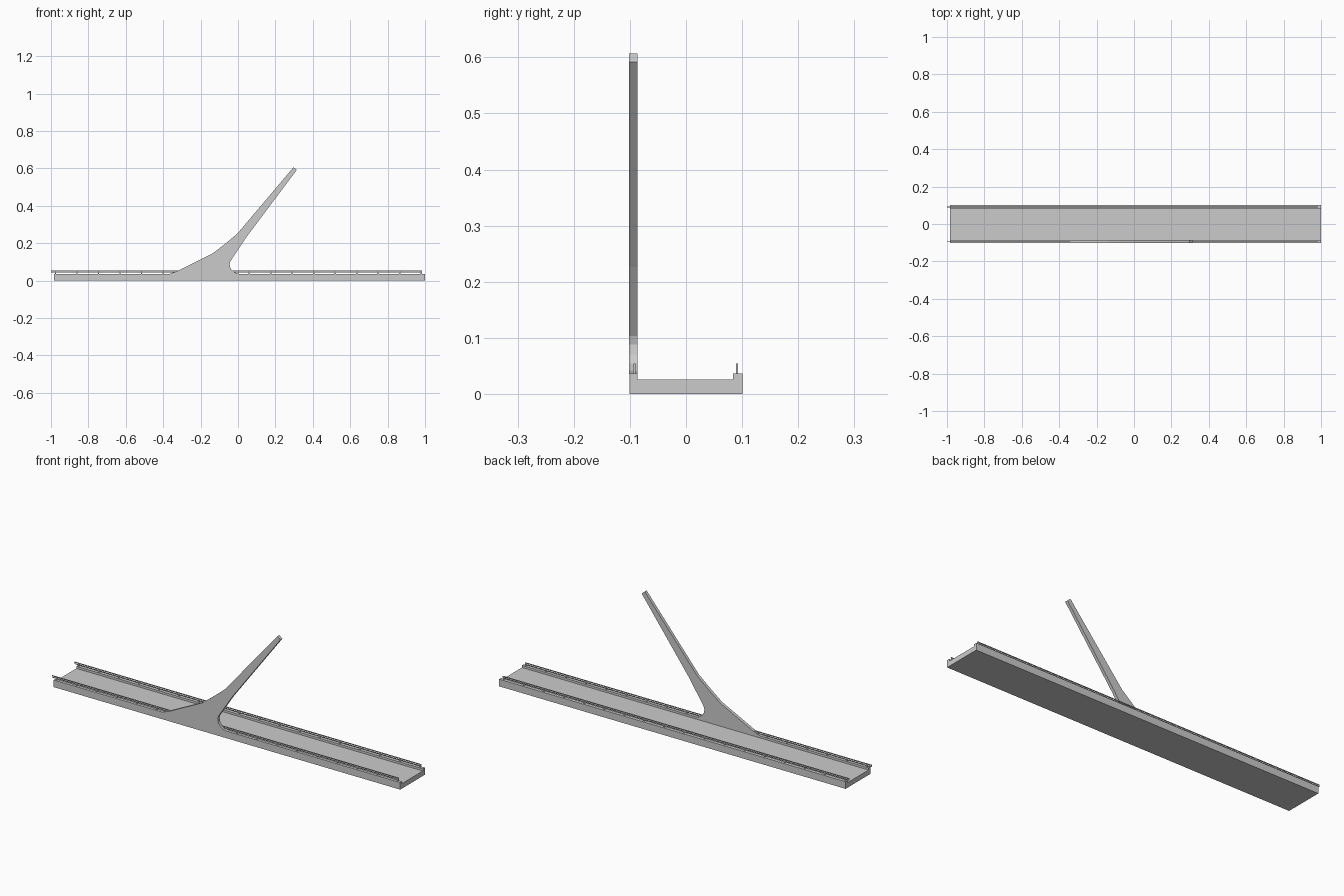
import bpy, bmesh

if "Cube" in bpy.data.objects:
    bpy.data.objects.remove(bpy.data.objects["Cube"])

concrete = bpy.data.materials.new("light_grey")
concrete.diffuse_color = (0.6, 0.6, 0.6, 1)
concrete.use_nodes = True
concrete.node_tree.nodes["Principled BSDF"].inputs["Base Color"].default_value = concrete.diffuse_color


def finish(bm, name):
    bmesh.ops.recalc_face_normals(bm, faces=bm.faces)
    mesh = bpy.data.meshes.new(name)
    bm.to_mesh(mesh)
    bm.free()
    mesh.materials.append(concrete)
    obj = bpy.data.objects.new(name, mesh)
    bpy.context.collection.objects.link(obj)
    return obj


def extrude_profile(name, points, vector):
    bm = bmesh.new()
    face = bm.faces.new([bm.verts.new(p) for p in points])
    new = bmesh.ops.extrude_face_region(bm, geom=[face])["geom"]
    # keep the starting cap so that the solid is closed
    if face not in bm.faces[:]:
        bm.faces.new([v for v in bm.verts if v not in new])
    elif len(bm.faces) < len(points) + 2:
        bm.faces.new(list(face.verts))
    bmesh.ops.translate(bm, vec=vector,
                        verts=[g for g in new if isinstance(g, bmesh.types.BMVert)])
    return finish(bm, name)


def add_box(bm, x0, x1, y0, y1, z0, z1):
    verts = bmesh.ops.create_cube(bm, size=1)["verts"]
    for v in verts:
        v.co = (x1 if v.co.x > 0 else x0,
                y1 if v.co.y > 0 else y0,
                z1 if v.co.z > 0 else z0)


# Deck: shallow U-shaped trough with raised kerbs
deck = [(-0.101, 0), (0.101, 0), (0.101, 0.037), (0.084, 0.037),
        (0.084, 0.026), (-0.086, 0.026), (-0.086, 0.037), (-0.101, 0.037)]
extrude_profile("deck", [(-0.985, y, z) for y, z in deck], (1.985, 0, 0))

# Leaning pylon growing out of the front kerb
pylon = [(-0.366, 0.036), (-0.323, 0.052), (-0.136, 0.145), (-0.07, 0.196),
         (-0.003, 0.252), (0.297, 0.607), (0.314, 0.592), (0.04, 0.226),
         (-0.01, 0.15), (-0.041, 0.103), (-0.045, 0.088), (-0.042, 0.07),
         (-0.032, 0.054), (-0.014, 0.042), (0.008, 0.036)]
extrude_profile("leaning_pylon", [(x, -0.102, z) for x, z in pylon], (0, 0.016, 0))


# Railings: posts with a handrail and a lower bar
def railing(name, y, spans):
    bm = bmesh.new()
    for x0, x1 in spans:
        add_box(bm, x0, x1, y - 0.002, y + 0.002, 0.050, 0.054)
        add_box(bm, x0, x1, y - 0.0015, y + 0.0015, 0.043, 0.046)
        for i in range(18):
            x = -0.975 + i * 0.115
            if x0 < x < x1:
                add_box(bm, x - 0.003, x + 0.003, y - 0.002, y + 0.002, 0.036, 0.053)
    finish(bm, name)


railing("back_railing", 0.091, [(-1.0, 0.985)])
railing("front_railing", -0.092, [(-1.0, -0.33), (-0.03, 0.985)])
